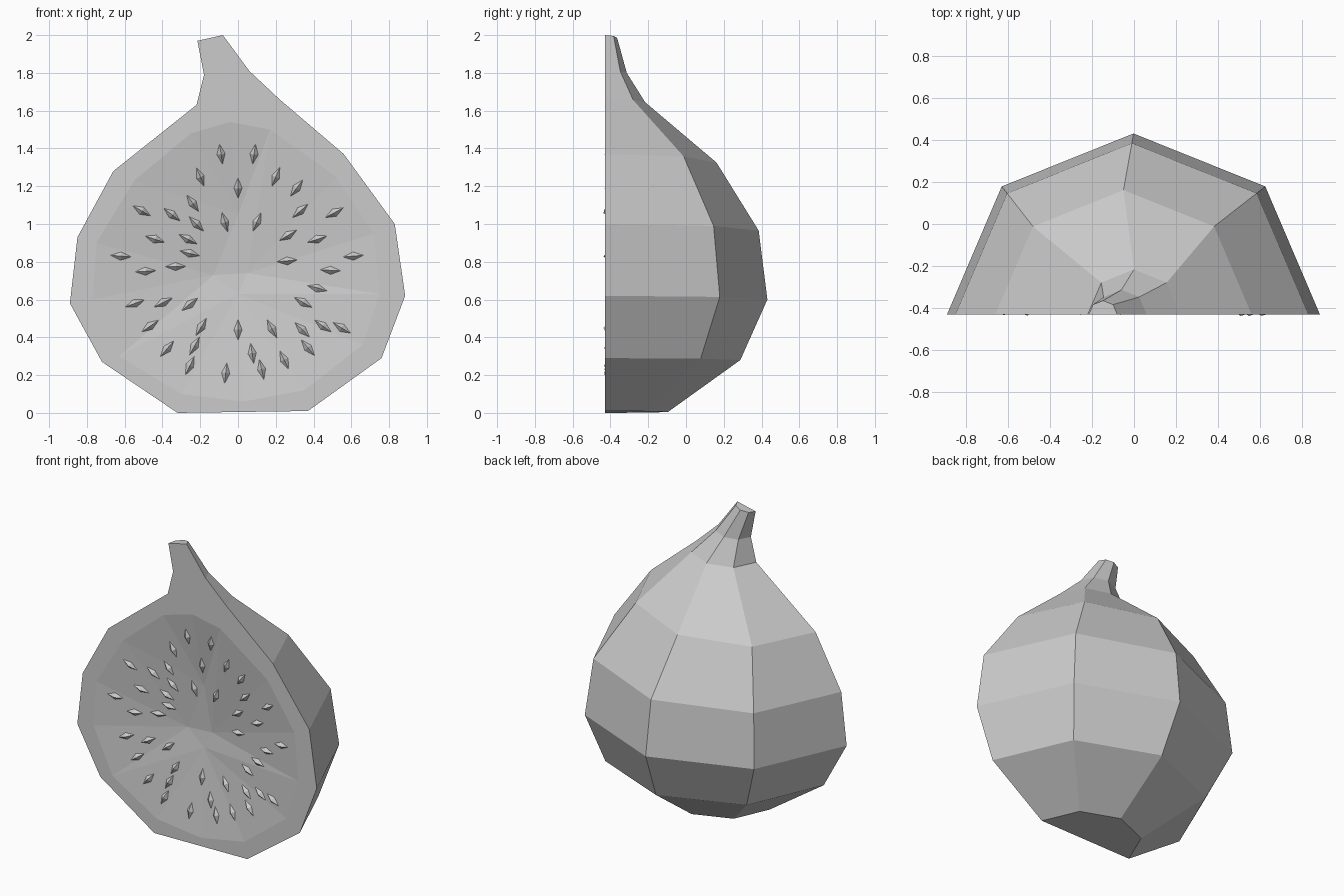
import bpy, bmesh, math
from mathutils import Vector, Matrix
from mathutils.bvhtree import BVHTree

if "Cube" in bpy.data.objects:
    bpy.data.objects.remove(bpy.data.objects["Cube"])

CUT = -0.43  # plane of the cut face


def finish(bm, name):
    mesh = bpy.data.meshes.new(name)
    bm.to_mesh(mesh)
    bm.free()
    obj = bpy.data.objects.new(name, mesh)
    bpy.context.collection.objects.link(obj)
    return obj


# Outline of the cut fruit: left x, left z, right x, right z for each ring
rings = [(-.32, .0, .37, .01), (-.72, .27, .76, .29), (-.89, .58, .885, .62),
         (-.85, .93, .83, 1.0), (-.66, 1.28, .56, 1.37), (-.22, 1.63, .22, 1.66),
         (-.18, 1.79, .06, 1.81), (-.215, 1.97, -.08, 2.0)]

# Outer skin: half-octagon rings stacked from base to stem tip
bm = bmesh.new()
rows = []
for lx, lz, rx, rz in rings:
    row = []
    for i in range(5):
        a = math.pi * i / 4
        t = (1 - math.cos(a)) / 2
        depth = (rx - lx) / 2 * 0.97 * math.sin(a)
        row.append(bm.verts.new((lx + (rx - lx) * t, CUT + depth, lz + (rz - lz) * t)))
    rows.append(row)
for lo, hi in zip(rows, rows[1:]):
    for i in range(4):
        bm.faces.new((lo[i + 1], lo[i], hi[i], hi[i + 1]))
bm.faces.new(rows[0])
bm.faces.new(rows[-1][::-1])

# Flat rim between the outer outline and the edge of the hollow
edge = [(-.04, 1.54), (.17, 1.50), (.52, 1.25), (.72, .95), (.75, .63), (.66, .36),
        (.35, .12), (.03, .06), (-.30, .10), (-.63, .30), (-.77, .60), (-.75, .90),
        (-.55, 1.23), (-.25, 1.48)]
inner = [bm.verts.new((x, CUT, z)) for x, z in edge]
outer = [r[0] for r in rows] + [r[4] for r in reversed(rows)]


def loop_edges(vs):
    return [bm.edges.get((a, b)) or bm.edges.new((a, b)) for a, b in zip(vs, vs[1:] + vs[:1])]


bmesh.ops.triangle_fill(bm, edges=loop_edges(outer) + loop_edges(inner),
                        use_beauty=True, normal=(0, -1, 0))

# Shallow faceted hollow in the flesh
deep = [bm.verts.new((x, CUT + d, z)) for x, d, z in
        [(0, .07, 1.05), (.05, .085, .74), (0, .075, .63), (-.13, .085, .73)]]
near = [0, 0, 1, 1, 1, 2, 2, 2, 2, 2, 3, 3, 3, 0]
for i in range(len(inner)):
    j = (i + 1) % len(inner)
    loop = [inner[i], inner[j], deep[near[j]]]
    if near[i] != near[j]:
        bm.faces.new((inner[i], deep[near[j]], deep[near[i]]))
    bm.faces.new(loop)
bm.faces.new((deep[0], deep[1], deep[3]))
bm.faces.new((deep[1], deep[2], deep[3]))
bmesh.ops.recalc_face_normals(bm, faces=bm.faces)
surface = BVHTree.FromBMesh(bm)
finish(bm, "fig_half")

# Seeds: small kite-shaped spikes lying radially on the hollow
spots = [(-.09, 1.37), (.085, 1.37), (-.20, 1.25), (0, 1.19), (.20, 1.25), (.31, 1.19),
         (-.51, 1.07), (-.35, 1.05), (-.24, 1.11), (.33, 1.07), (.51, 1.06), (-.44, .92),
         (-.265, .92), (-.22, 1.0), (-.07, 1.01), (.10, 1.01), (.265, .94), (.42, .92),
         (-.62, .83), (-.49, .75), (-.33, .775), (-.255, .845), (.26, .805), (.49, .755),
         (.61, .83), (-.545, .58), (-.465, .46), (-.395, .585), (-.255, .575), (.345, .585),
         (.42, .66), (.45, .46), (.55, .45), (-.375, .34), (-.195, .455), (-.23, .355),
         (0, .44), (.18, .445), (.34, .44), (.37, .345), (-.255, .25), (-.065, .21),
         (.075, .315), (.125, .23), (.245, .28)]
bm = bmesh.new()
for x, z in spots:
    hit, normal, _, _ = surface.ray_cast(Vector((x, -2, z)), Vector((0, 1, 0)))
    out = Vector((x, 0, z - .78)).normalized()
    out = (out - normal * out.dot(normal)).normalized()
    side = out.cross(normal)
    tips = [bm.verts.new(hit + out * .055), bm.verts.new(hit - out * .055)]
    belt = [bm.verts.new(hit + side * s * .022 + normal * n * .022)
            for s, n in ((1, 0), (0, 1), (-1, 0), (0, -1))]
    for i in range(4):
        for tip in tips:
            bm.faces.new((belt[i], belt[(i + 1) % 4], tip))
bmesh.ops.recalc_face_normals(bm, faces=bm.faces)
finish(bm, "seeds")
